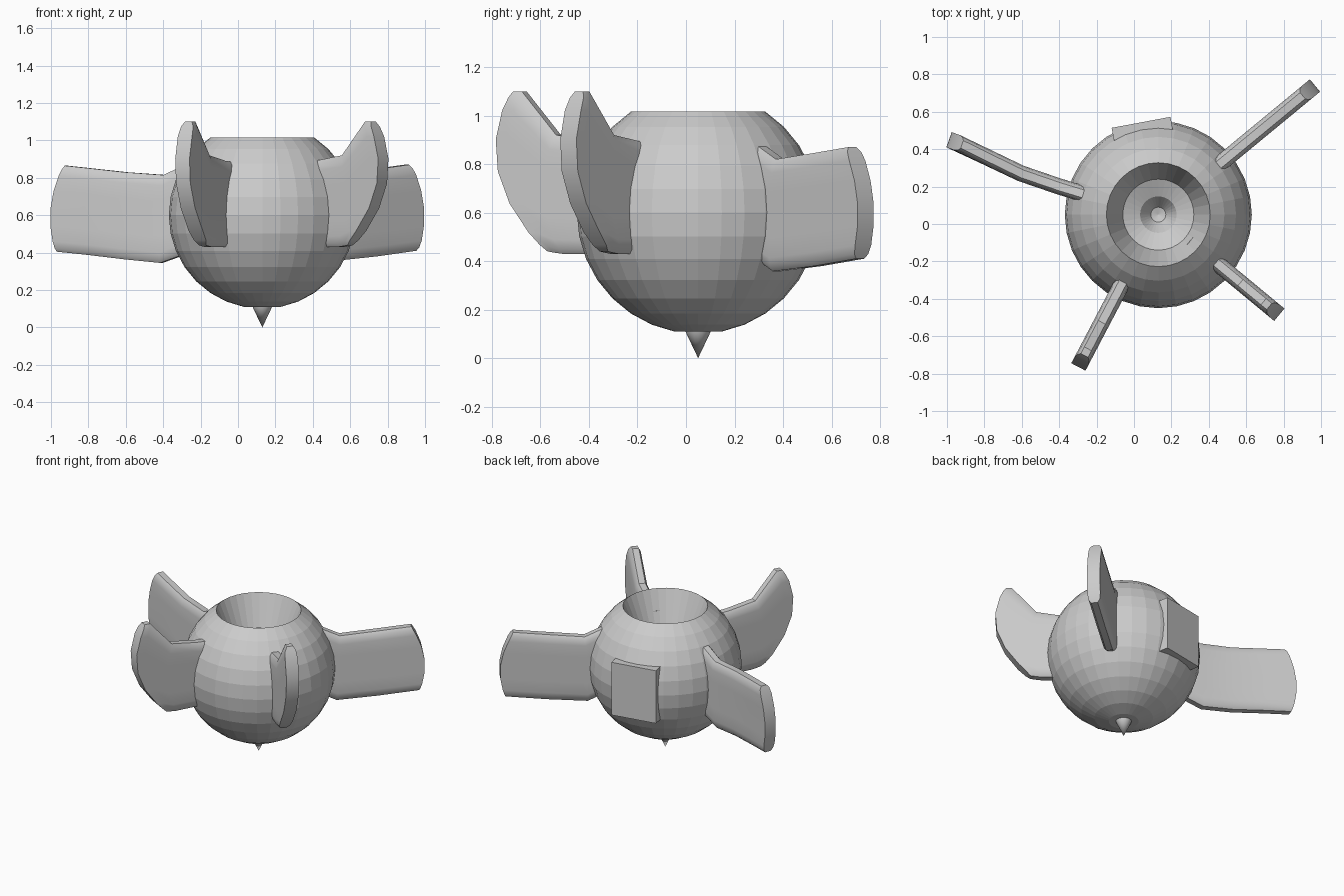
import bpy, bmesh, math
from mathutils import Matrix, Vector

if "Cube" in bpy.data.objects:
    bpy.data.objects.remove(bpy.data.objects["Cube"])

CX, CY, CZ, R = 0.13, 0.05, 0.6, 0.5

grey = bpy.data.materials.new("plain grey")
grey.diffuse_color = (0.6, 0.6, 0.6, 1)
grey.use_nodes = True
grey.node_tree.nodes["Principled BSDF"].inputs["Base Color"].default_value = grey.diffuse_color


def finish(name, bm, smooth=None):
    bmesh.ops.remove_doubles(bm, verts=bm.verts, dist=1e-5)
    bmesh.ops.recalc_face_normals(bm, faces=bm.faces)
    me = bpy.data.meshes.new(name)
    bm.to_mesh(me)
    bm.free()
    ob = bpy.data.objects.new(name, me)
    bpy.context.collection.objects.link(ob)
    me.materials.append(grey)
    if smooth:
        bpy.ops.object.select_all(action='DESELECT')
        ob.select_set(True)
        bpy.context.view_layer.objects.active = ob
        bpy.ops.object.shade_smooth_by_angle(angle=math.radians(smooth))
    return ob


def lathe(name, profile, n, smooth=None):
    """Revolve (radius, z) points about the body axis."""
    bm = bmesh.new()
    vs = [bm.verts.new((CX + r, CY, z)) for r, z in profile]
    es = [bm.edges.new(p) for p in zip(vs, vs[1:])]
    bmesh.ops.spin(bm, geom=vs + es, cent=(CX, CY, 0), axis=(0, 0, 1),
                   angle=2 * math.pi, steps=n, use_merge=True)
    return finish(name, bm, smooth)


def fin(name, angle, stations, half=0.043, shift=0):
    """Loft rounded upright sections: (low r, low z, high r, high z, bulge, sideways)."""
    a = math.radians(angle)
    d, side = Vector((math.cos(a), math.sin(a), 0)), Vector((-math.sin(a), math.cos(a), 0))
    cuts = [(0, .5), (.04, .85), (.12, 1), (.3, 1), (.5, 1), (.7, 1), (.88, 1), (.96, .85), (1, .5)]
    bm = bmesh.new()
    rings = []
    for r0, z0, r1, z1, bulge, off in stations:
        cols = []
        for sgn in (1, -1):
            col = []
            for s, w in cuts:
                r = r0 + (r1 - r0) * s + bulge * 4 * s * (1 - s) + shift
                p = Vector((CX, CY, z0 + (z1 - z0) * s)) + d * r + side * (off + sgn * half * w)
                col.append(bm.verts.new(p))
            cols.append(col)
        rings.append(cols[0] + cols[1][::-1])
    n = len(rings[0])
    for a0, b0 in zip(rings, rings[1:]):
        for i in range(n):
            j = (i + 1) % n
            bm.faces.new((a0[i], a0[j], b0[j], b0[i]))
    for ring in (rings[0], rings[-1]):
        for i in range(n // 2 - 1):
            bm.faces.new((ring[i], ring[i + 1], ring[n - 2 - i], ring[n - 1 - i]))
    return finish(name, bm, 35)


# Round body: lower rings of a sphere, top sunk into a funnel
step = math.pi / 16
profile = [(0, CZ - 0.49)]
profile += [(R * math.cos(k * step), CZ + R * math.sin(k * step)) for k in range(-7, 6)]
profile += [(0.19, 0.8), (0.0975, 0.76), (0.04, 0.68), (0, 0.67)]
lathe("round_body", profile, 32)

# Spike under the body
lathe("bottom_spike", [(0.055, 0.12), (0.05, 0.105), (0, 0)], 16, 40)

# Two upswept front fins
upswept = [(.30, .42, .30, .88, 0, 0), (.48, .43, .46, .89, 0, 0), (.62, .43, .65, .92, .06, 0),
           (.66, .435, .81, 1.10, .11, 0), (.69, .44, .85, 1.10, .14, 0)]
fin("front_left_fin", -117.7, upswept)
fin("front_right_fin", -39.6, upswept, shift=-0.08)

# Two long level fins, the left one bent
fin("left_fin", 160.3, [(.40, .40, .40, .88, 0, .03), (.56, .345, .54, .815, 0, .037),
                        (.77, .365, .76, .83, 0, .04), (.98, .388, .96, .85, .02, .018),
                        (1.16, .405, 1.115, .865, .05, 0)])
fin("back_right_fin", 39.5, [(.40, .41, .40, .88, 0, 0), (.51, .358, .53, .82, 0, 0),
                             (.78, .38, .77, .845, .02, 0), (1.05, .41, 1.00, .87, .06, 0)])

# Square plate on the back
bm = bmesh.new()
bmesh.ops.create_cube(bm, size=1, matrix=Matrix.Translation((CX, CY, CZ))
                      @ Matrix.Rotation(math.radians(100.6), 4, 'Z')
                      @ Matrix.Translation((0.457, 0, 0))
                      @ Matrix.Diagonal((0.09, 0.32, 0.38, 1)))
finish("back_plate", bm)
